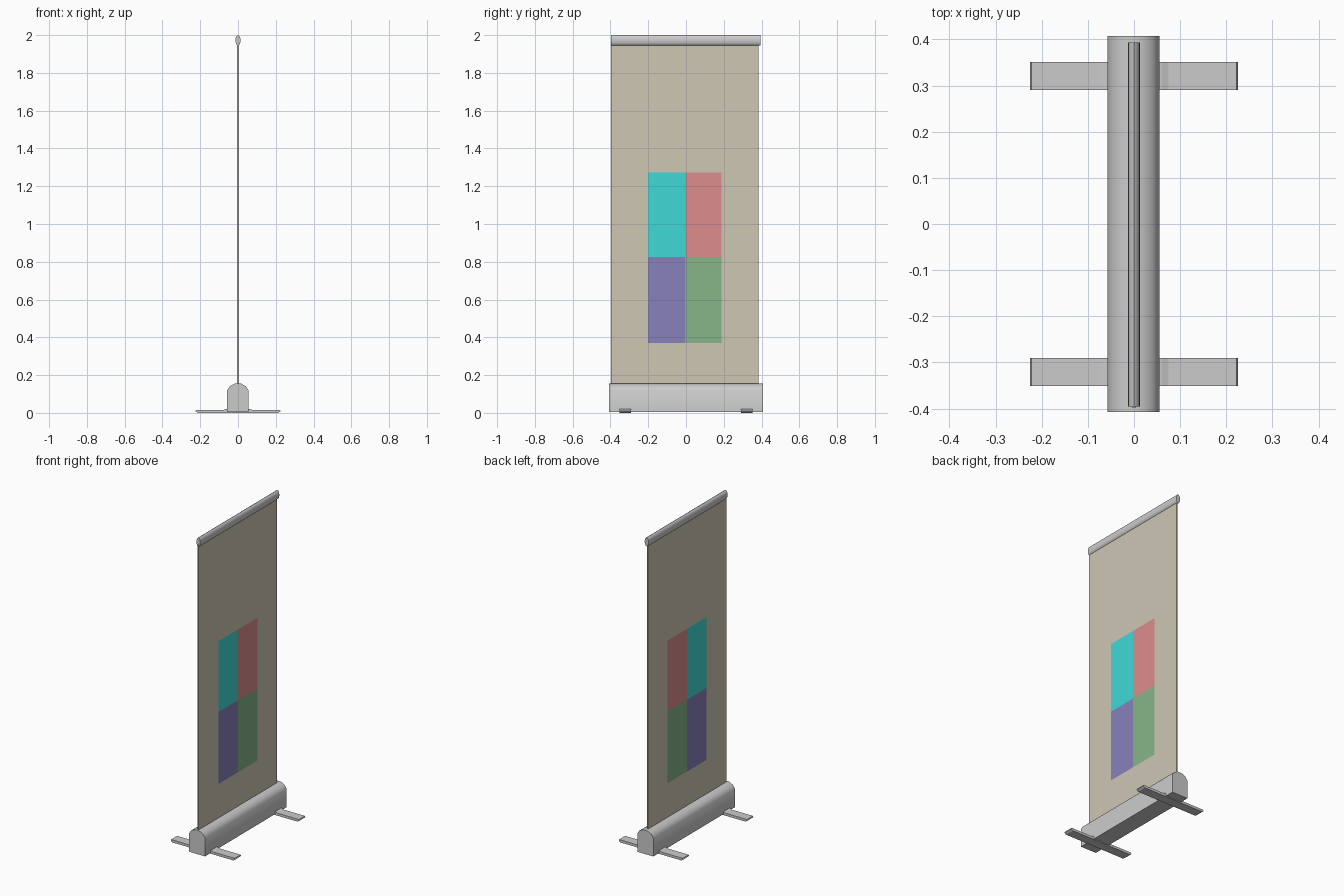
import bpy, bmesh, math

if "Cube" in bpy.data.objects:
    bpy.data.objects.remove(bpy.data.objects["Cube"])


def finish(bm, name, smooth=None):
    bmesh.ops.recalc_face_normals(bm, faces=bm.faces)
    mesh = bpy.data.meshes.new(name)
    bm.to_mesh(mesh)
    bm.free()
    ob = bpy.data.objects.new(name, mesh)
    bpy.context.collection.objects.link(ob)
    if smooth:
        bpy.ops.object.select_all(action='DESELECT')
        ob.select_set(True)
        bpy.context.view_layer.objects.active = ob
        bpy.ops.object.shade_smooth_by_angle(angle=math.radians(smooth))
    return ob


def extrude_profile(name, profile, y0, y1, smooth=None):
    """Extrude an (x, z) outline along y."""
    bm = bmesh.new()
    face = bm.faces.new([bm.verts.new((x, y0, z)) for x, z in profile])
    ext = bmesh.ops.extrude_face_region(bm, geom=[face])
    moved = [g for g in ext["geom"] if isinstance(g, bmesh.types.BMVert)]
    bmesh.ops.translate(bm, verts=moved, vec=(0, y1 - y0, 0))
    return finish(bm, name, smooth)


def material(name, rgb):
    m = bpy.data.materials.new(name)
    m.diffuse_color = (*rgb, 1)
    m.use_nodes = True
    m.node_tree.nodes["Principled BSDF"].inputs["Base Color"].default_value = m.diffuse_color
    return m


# Base housing with a rounded top
extrude_profile("base_housing", [
    (-.057, .005), (.055, .005), (.055, .12), (.041, .142),
    (.016, .155), (-.018, .155), (-.043, .142), (-.057, .12)],
    -.408, .408, 40)

# Two flat feet with slanted ends
foot = [(-.213, 0), (.213, 0), (.225, .008), (.222, .016), (.075, .016),
        (.06, .021), (-.06, .021), (-.075, .016), (-.222, .016), (-.225, .008)]
for side, y in (("front", -.321), ("back", .321)):
    extrude_profile(side + "_foot", foot, y - .03, y + .03)

# Top rail with an oval section
oval = [(.0135 * math.cos(a), 1.972 + .028 * math.sin(a))
        for a in (math.tau * i / 12 for i in range(12))]
extrude_profile("top_rail", oval, -.396, .394, 40)

# Banner sheet with four coloured fields
ys = [-.398, -.2, -.005, .188, .383]
zs = [.145, .37, .825, 1.272, 1.955]
fields = {(1, 1): 1, (2, 1): 2, (1, 2): 3, (2, 2): 4}
bm = bmesh.new()
grid = [[bm.verts.new((0, y, z)) for z in zs] for y in ys]
for i in range(4):
    for j in range(4):
        f = bm.faces.new((grid[i][j], grid[i + 1][j],
                          grid[i + 1][j + 1], grid[i][j + 1]))
        f.material_index = fields.get((i, j), 0)
banner = finish(bm, "banner")
for name, rgb in (("fabric", (.62, .57, .46)), ("violet", (.25, .22, .50)),
                  ("green", (.24, .46, .25)), ("cyan", (.05, .70, .68)),
                  ("red", (.72, .27, .27))):
    banner.data.materials.append(material(name, rgb))
solid = banner.modifiers.new("thickness", 'SOLIDIFY')
solid.thickness = .008
solid.offset = 0
